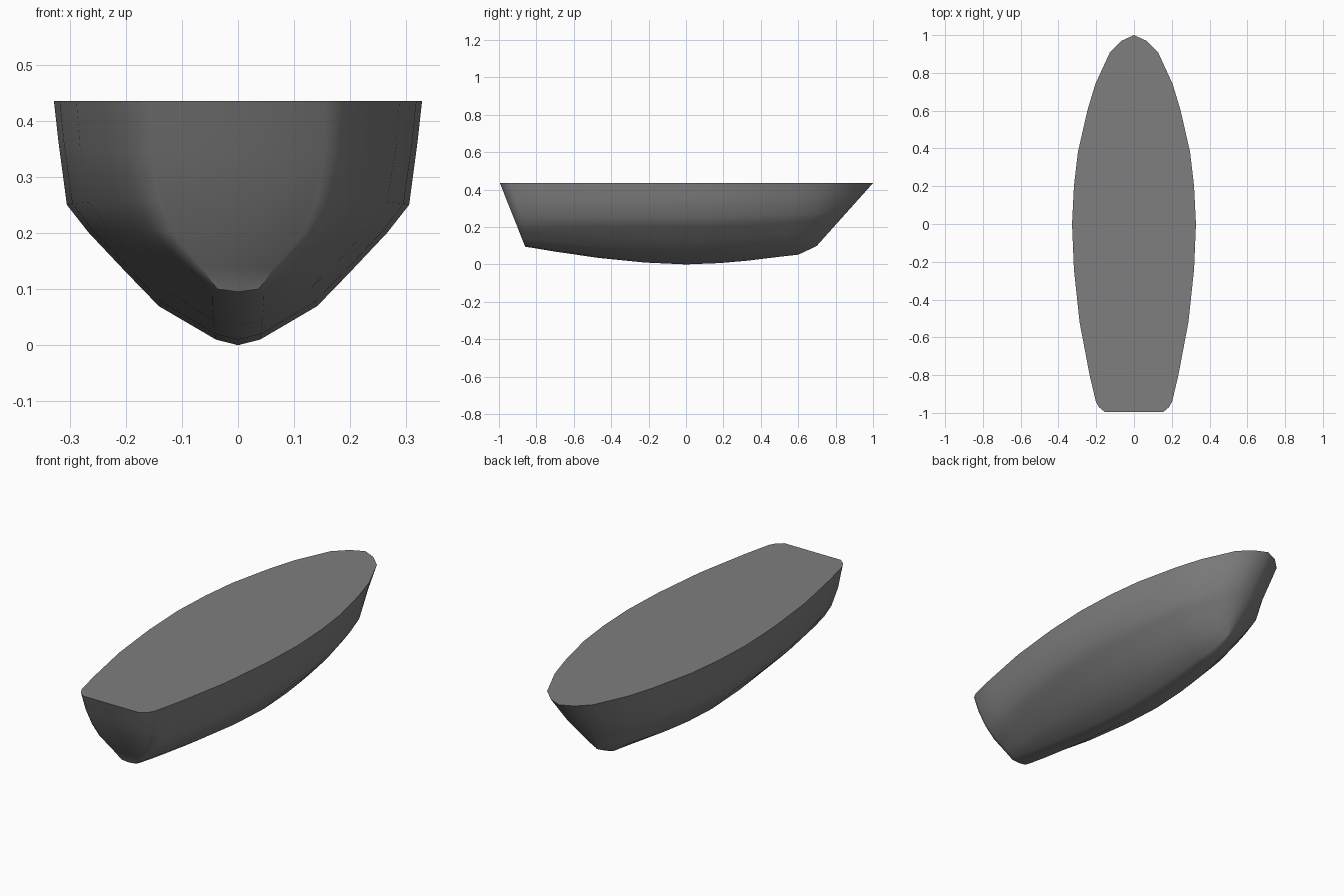
import bpy
import bmesh
import math

cube = bpy.data.objects.get("Cube")
if cube:
    bpy.data.objects.remove(cube, do_unlink=True)

DECK_Z = 0.435

# Stations from stern to bow: deck y, deck half width, keel y, keel z
stations = [
    (-0.995, 0.155, -0.86, 0.095),
    (-0.97, 0.185, -0.85, 0.093),
    (-0.94, 0.202, -0.83, 0.09),
    (-0.80, 0.235, -0.71, 0.07),
    (-0.52, 0.288, -0.47, 0.035),
    (-0.24, 0.318, -0.22, 0.01),
    (0.0, 0.328, 0.0, 0.0),
    (0.20, 0.318, 0.18, 0.007),
    (0.38, 0.297, 0.33, 0.02),
    (0.60, 0.247, 0.50, 0.041),
    (0.74, 0.205, 0.60, 0.052),
    (0.91, 0.127, 0.66, 0.08),
    (0.97, 0.066, 0.69, 0.095),
    (1.0, 0.0, 0.70, 0.1),
]

# Half sections as (width fraction, height fraction), keel to deck
MID = [(0, 0), (0.12, 0.023), (0.43, 0.16), (0.61, 0.3),
       (0.81, 0.46), (0.93, 0.575), (0.975, 0.83), (1, 1)]
STERN = [(0, 0), (0.24, 0.015), (0.43, 0.13), (0.6, 0.22),
         (0.76, 0.31), (0.9, 0.48), (0.99, 0.72), (1, 1)]


def section(yd, width, yk, zk):
    """Full cross-section, from the right deck edge under the keel to the left."""
    blend = max(0.0, -yd) ** 2
    half = []
    for (mx, mt), (sx, st) in zip(MID, STERN):
        x = mx + (sx - mx) * blend
        t = mt + (st - mt) * blend
        half.append((x * width, yk + (yd - yk) * t, zk + (DECK_Z - zk) * t))
    return [(-x, y, z) for x, y, z in reversed(half[1:])] + half


# Loft the hull skin, then close the transom and the deck
bm = bmesh.new()
rings = [[bm.verts.new(p) for p in section(*s)] for s in stations]
for a, b in zip(rings, rings[1:]):
    for i in range(len(a) - 1):
        bm.faces.new((a[i], a[i + 1], b[i + 1], b[i]))
bm.faces.new(rings[0])
bm.faces.new([r[0] for r in rings] + [r[-1] for r in reversed(rings)])
bmesh.ops.remove_doubles(bm, verts=bm.verts, dist=0.0005)
bmesh.ops.recalc_face_normals(bm, faces=bm.faces)

mesh = bpy.data.meshes.new("boat_hull")
bm.to_mesh(mesh)
bm.free()
hull = bpy.data.objects.new("boat_hull", mesh)
bpy.context.collection.objects.link(hull)

# Single grey paint
grey = (0.21, 0.21, 0.21, 1)
paint = bpy.data.materials.new("grey_paint")
paint.use_nodes = True
paint.diffuse_color = grey
paint.node_tree.nodes["Principled BSDF"].inputs["Base Color"].default_value = grey
mesh.materials.append(paint)

# Smooth sides with crisp deck edge and stem
bpy.ops.object.select_all(action="DESELECT")
hull.select_set(True)
bpy.context.view_layer.objects.active = hull
bpy.ops.object.shade_smooth_by_angle(angle=math.radians(40))
